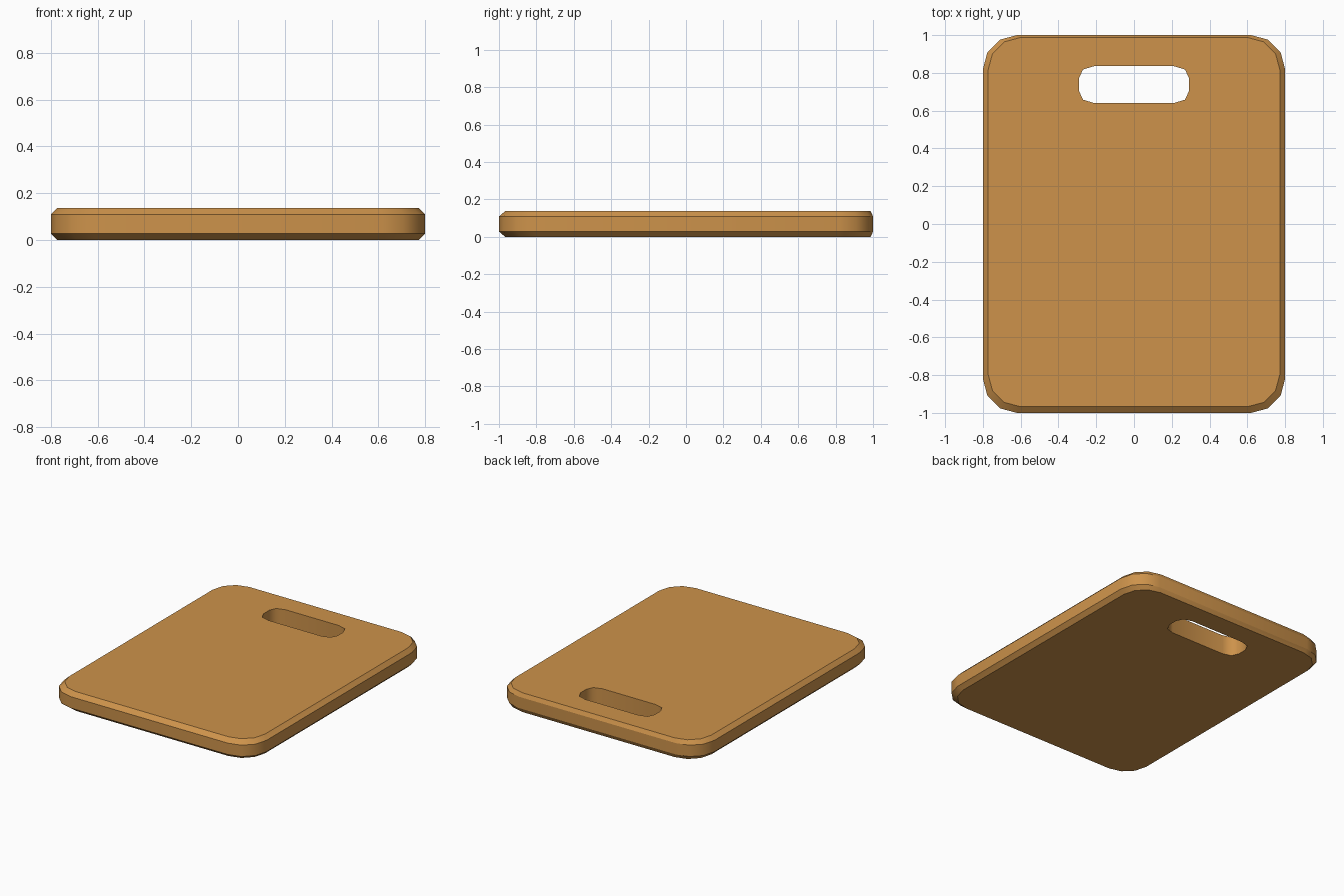
import bpy, bmesh, math

if "Cube" in bpy.data.objects:
    bpy.data.objects.remove(bpy.data.objects["Cube"])

H, B = 0.137, 0.028   # board thickness, chamfer height


def rounded(x, y0, y1, r, n=3):
    """Rounded rectangle outline, counter-clockwise, n segments per corner."""
    pts = []
    for cx, cy, a0 in ((x - r, y1 - r, 0), (-x + r, y1 - r, 90),
                       (-x + r, y0 + r, 180), (x - r, y0 + r, 270)):
        for i in range(n + 1):
            a = math.radians(a0 + 90 * i / n)
            pts.append((cx + r * math.cos(a), cy + r * math.sin(a)))
    return pts


# Outlines: full body, chamfered faces (narrower chamfer at the handle end), slot
outer = rounded(0.80, -1.0, 1.0, 0.18)
inner = rounded(0.772, -0.967, 0.987, 0.17)
quarter = [(0.292, 0.032), (0.27, 0.08), (0.21, 0.098)]
half = quarter + [(-x, y) for x, y in reversed(quarter)]
slot = [(x, 0.738 + y) for x, y in half] + [(-x, 0.738 - y) for x, y in half]

bm = bmesh.new()


def ring(pts, z):
    vs = [bm.verts.new((x, y, z)) for x, y in pts]
    es = [bm.edges.new((vs[i], vs[(i + 1) % len(vs)])) for i in range(len(vs))]
    for e in es:
        e.smooth = False      # crisp rims
    return vs, es


def wall(a, b):
    n = len(a)
    for i in range(n):
        f = bm.faces.new((a[i], a[(i + 1) % n], b[(i + 1) % n], b[i]))
        f.smooth = True


# Side wall and chamfers
rings = [ring(inner, 0), ring(outer, B), ring(outer, H - B), ring(inner, H)]
for lo, hi in zip(rings, rings[1:]):
    wall(lo[0], hi[0])

# Handle slot wall
slot_lo, slot_hi = ring(slot, 0), ring(slot, H)
wall(slot_hi[0], slot_lo[0])

# Flat top and bottom around the slot
for rim, hole in ((rings[0], slot_lo), (rings[3], slot_hi)):
    bmesh.ops.triangle_fill(bm, use_beauty=True, edges=rim[1] + hole[1])
bmesh.ops.recalc_face_normals(bm, faces=bm.faces[:])

me = bpy.data.meshes.new("cutting_board")
bm.to_mesh(me)
bm.free()
board = bpy.data.objects.new("cutting_board", me)
bpy.context.collection.objects.link(board)

wood = bpy.data.materials.new("light_wood")
wood.diffuse_color = (0.61, 0.29, 0.07, 1)
wood.use_nodes = True
wood.node_tree.nodes["Principled BSDF"].inputs["Base Color"].default_value = wood.diffuse_color
me.materials.append(wood)
